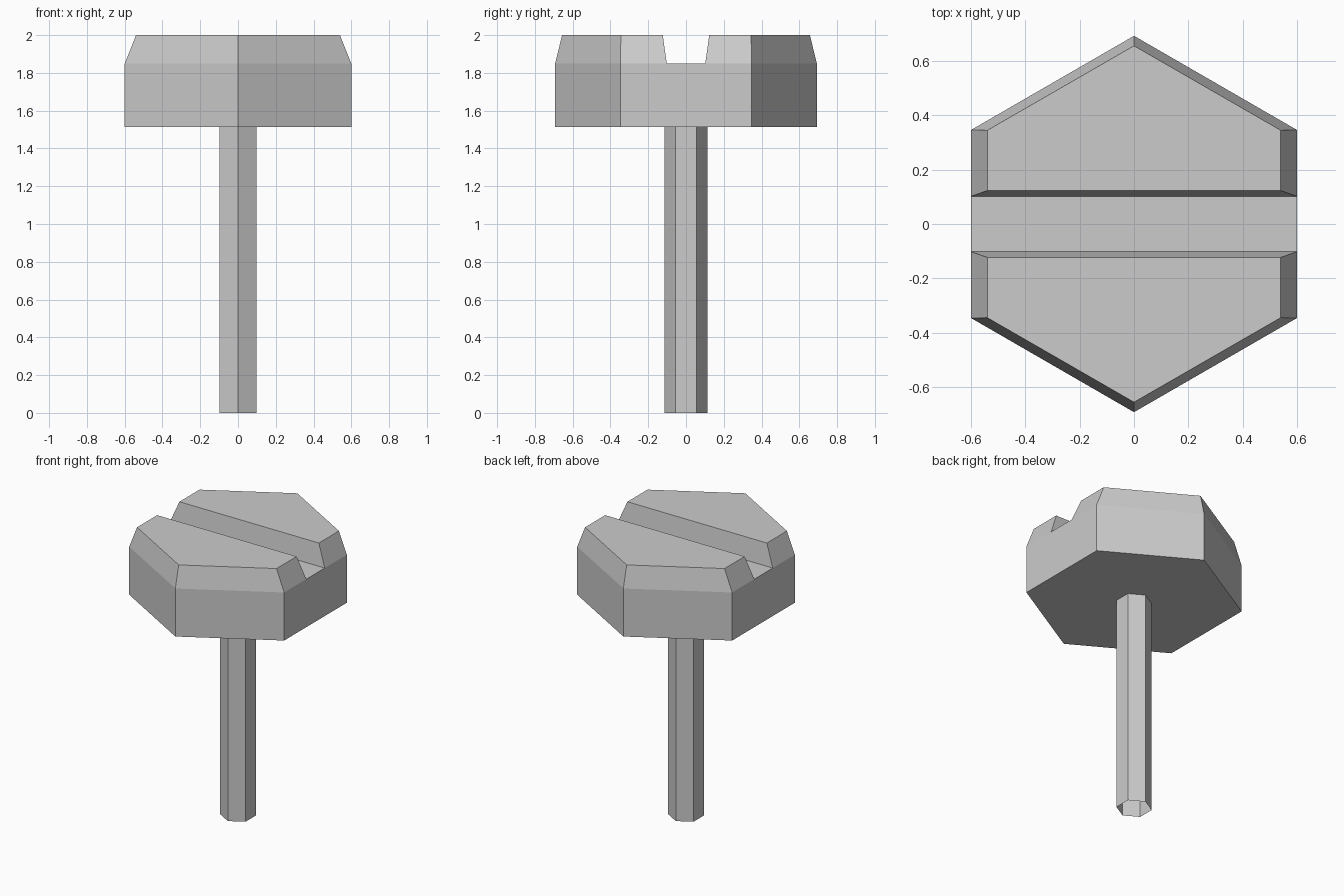
import bpy, bmesh
from math import sin, cos, pi

if "Cube" in bpy.data.objects:
    bpy.data.objects.remove(bpy.data.objects["Cube"])


def loft(bm, lower, upper):
    """Wall of quads between two equal rings of verts."""
    n = len(lower)
    for i in range(n):
        j = (i + 1) % n
        bm.faces.new((lower[i], lower[j], upper[j], upper[i]))


def ring(bm, points, z):
    return [bm.verts.new((x, y, z)) for x, y in points]


def hexagon(apothem):
    r = apothem / cos(pi / 6)
    return [(r * cos(pi / 6 + k * pi / 3), r * sin(pi / 6 + k * pi / 3)) for k in range(6)]


def half_hexagon(x, slot, corner, tip, side):
    pts = [(-x, slot), (x, slot), (x, corner), (0, tip), (-x, corner)]
    return [(px * side, py * side) for px, py in pts]


def finish(bm, name):
    bmesh.ops.remove_doubles(bm, verts=bm.verts, dist=0.0005)
    bm.normal_update()
    mesh = bpy.data.meshes.new(name)
    bm.to_mesh(mesh)
    bm.free()
    obj = bpy.data.objects.new(name, mesh)
    bpy.context.collection.objects.link(obj)
    return obj


Z_HEAD, Z_SLOT, Z_TOP = 1.513, 1.849, 2.0
A = 0.6
R = A / cos(pi / 6)

# Shaft: hexagonal tube, open at the bottom end
bm = bmesh.new()
outline = hexagon(0.098)
loft(bm, ring(bm, outline, 0), ring(bm, outline, Z_HEAD))
finish(bm, "shaft")

# Head: hexagonal block with two tapered halves either side of the slot
bm = bmesh.new()
base = ring(bm, hexagon(A), Z_HEAD)
loft(bm, base, ring(bm, hexagon(A), Z_SLOT))
bm.faces.new(base[::-1])
for side in (1, -1):
    low = ring(bm, half_hexagon(A, 0.102, R / 2, R, side), Z_SLOT)
    top = ring(bm, half_hexagon(0.54, 0.123, 0.345, 0.656, side), Z_TOP)
    loft(bm, low, top)
    bm.faces.new(top)
# Slot floor
bm.faces.new(ring(bm, [(-A, -0.102), (A, -0.102), (A, 0.102), (-A, 0.102)], Z_SLOT))
finish(bm, "head")
